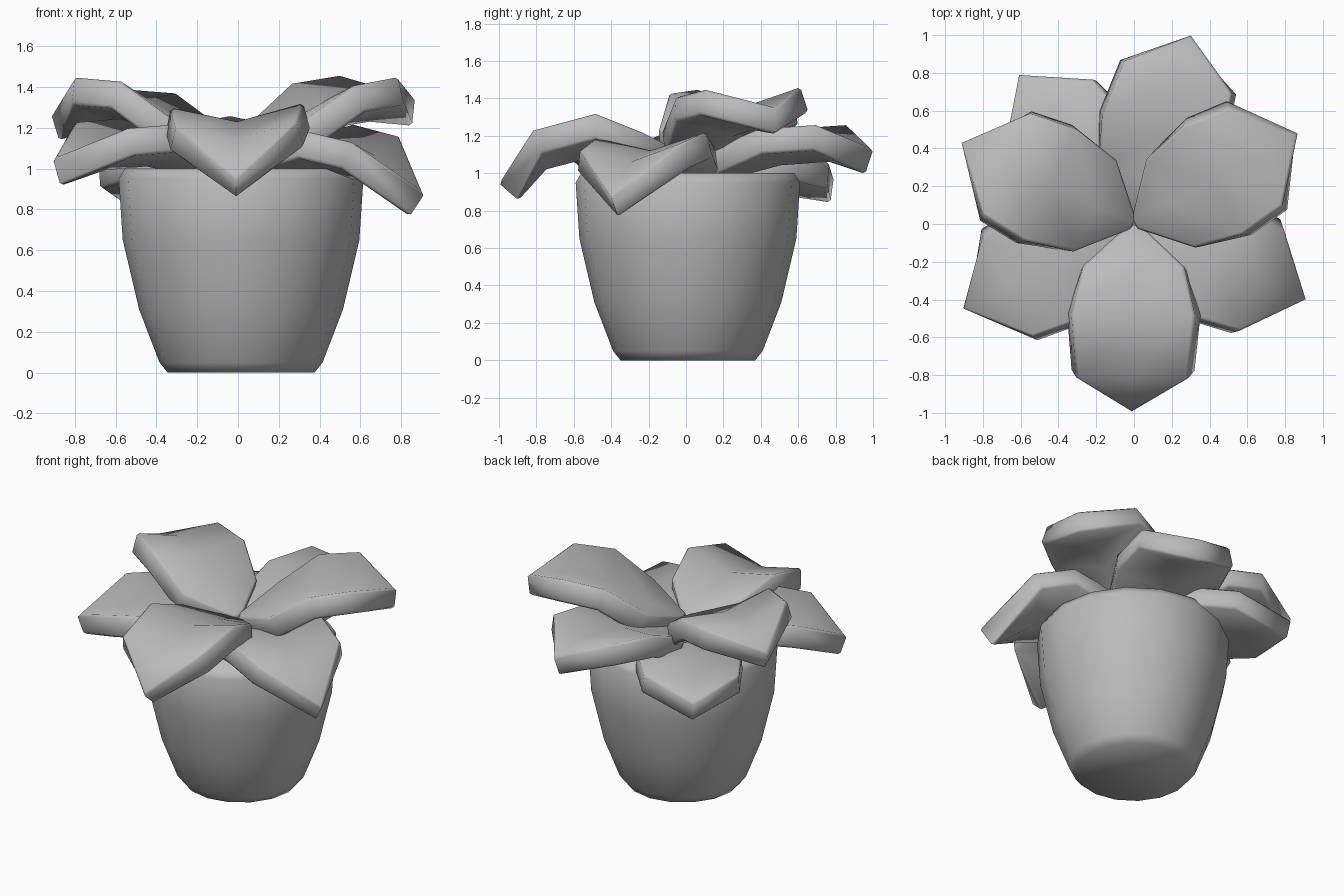
import bpy, bmesh, math
from mathutils import Vector

cube = bpy.data.objects.get("Cube")
if cube:
    bpy.data.objects.remove(cube, do_unlink=True)

# One flat colour for everything
grey = bpy.data.materials.new("plain_grey")
grey.use_nodes = True
COLOUR = (0.5, 0.5, 0.5, 1)
grey.diffuse_color = COLOUR
grey.node_tree.nodes["Principled BSDF"].inputs["Base Color"].default_value = COLOUR


def finish(name, bm):
    bmesh.ops.recalc_face_normals(bm, faces=bm.faces)
    mesh = bpy.data.meshes.new(name)
    bm.to_mesh(mesh)
    bm.free()
    mesh.materials.append(grey)
    obj = bpy.data.objects.new(name, mesh)
    bpy.context.collection.objects.link(obj)
    bpy.ops.object.select_all(action="DESELECT")
    obj.select_set(True)
    bpy.context.view_layer.objects.active = obj
    bpy.ops.object.shade_smooth_by_angle(angle=math.radians(75))


def lathe(name, profile, sides, x, y):
    """Turned solid, capped at both ends, from (radius, height) pairs."""
    bm = bmesh.new()
    rings = []
    for radius, z in profile:
        angles = [math.tau * i / sides for i in range(sides)]
        rings.append([bm.verts.new((x + radius * math.cos(a), y + radius * math.sin(a), z))
                      for a in angles])
    for low, high in zip(rings, rings[1:]):
        for i in range(sides):
            j = (i + 1) % sides
            bm.faces.new((low[i], low[j], high[j], high[i]))
    bm.faces.new(rings[0])
    bm.faces.new(rings[-1])
    finish(name, bm)


# Filled pot with rounded rim, and the hidden stem
lathe("pot", [(0.36, 0), (0.40, 0.05), (0.5, 0.31), (0.58, 0.65), (0.6, 0.95),
              (0.57, 1.0)], 16, 0.015, 0.01)
lathe("stem", [(0.06, 0.95), (0.04, 1.08)], 8, 0, 0)

THICKNESS = 0.14


def leaf(name, tip, heights, lift_left, lift_right, shoulder=0.74):
    """Thick channelled leaf from the centre to the tip; heights follow the midrib."""
    direction = Vector((*tip, 0))
    side = Vector((-direction.y, direction.x, 0)).normalized()
    # Position along the leaf, half width, share of edge lift
    stations = [(0, 0.03, 0), (0.22, 0.265, 0.4), (0.48, 0.325, 1),
                (shoulder, 0.295, 1), (1, 0, 0)]
    bm = bmesh.new()
    rows = []
    for (t, width, share), z in zip(stations, heights):
        mid = direction * t + Vector((0, 0, z))
        if width == 0:
            rows.append([bm.verts.new(mid)] * 3)
            continue
        left = mid + side * width + Vector((0, 0, lift_left * share))
        right = mid - side * width + Vector((0, 0, lift_right * share))
        rows.append([bm.verts.new(p) for p in (left, mid, right)])
    for a, b in zip(rows, rows[1:]):
        for i in range(2):
            bm.faces.new(list(dict.fromkeys((a[i], a[i + 1], b[i + 1], b[i]))))
    bm.normal_update()

    # Lower skin and side walls
    rim = [e for e in bm.edges if e.is_boundary]
    skin = list(bm.faces)
    low = {v: bm.verts.new(v.co - v.normal * THICKNESS) for v in list(bm.verts)}
    for f in skin:
        bm.faces.new([low[v] for v in reversed(f.verts)])
    for e in rim:
        a, b = e.verts
        bm.faces.new((a, b, low[b], low[a]))
    bmesh.ops.recalc_face_normals(bm, faces=bm.faces)

    # Softened upper and lower outlines
    outline = rim + [bm.edges.get([low[v] for v in e.verts]) for e in rim]
    bmesh.ops.bevel(bm, geom=outline, offset=0.014, segments=1, affect="EDGES",
                    profile=0.5, clamp_overlap=True)
    finish(name, bm)


# Upper leaves
leaf("upper_left_leaf", (0.865, 0.48), (1.12, 1.2, 1.33, 1.37, 1.35), 0.09, 0.08)
leaf("upper_right_leaf", (-0.915, 0.43), (1.12, 1.2, 1.34, 1.36, 1.27), 0.09, 0.03)
leaf("front_leaf", (-0.01, -1.0), (1.1, 1.18, 1.23, 1.14, 0.95), 0.09, 0.07, 0.82)
# Lower leaves
leaf("lower_left_leaf", (0.915, -0.4), (1.05, 1.1, 1.12, 1.06, 0.88), 0.1, 0.07)
leaf("lower_right_leaf", (-0.905, -0.45), (1.05, 1.1, 1.15, 1.13, 1.05), 0.07, 0.1)
leaf("back_leaf", (0.3, 1.0), (1.06, 1.11, 1.18, 1.2, 1.13), 0.06, 0.06, 0.78)
leaf("back_right_leaf", (-0.61, 0.79), (1.02, 1.05, 1.07, 1.03, 0.98), 0.01, 0.03)
